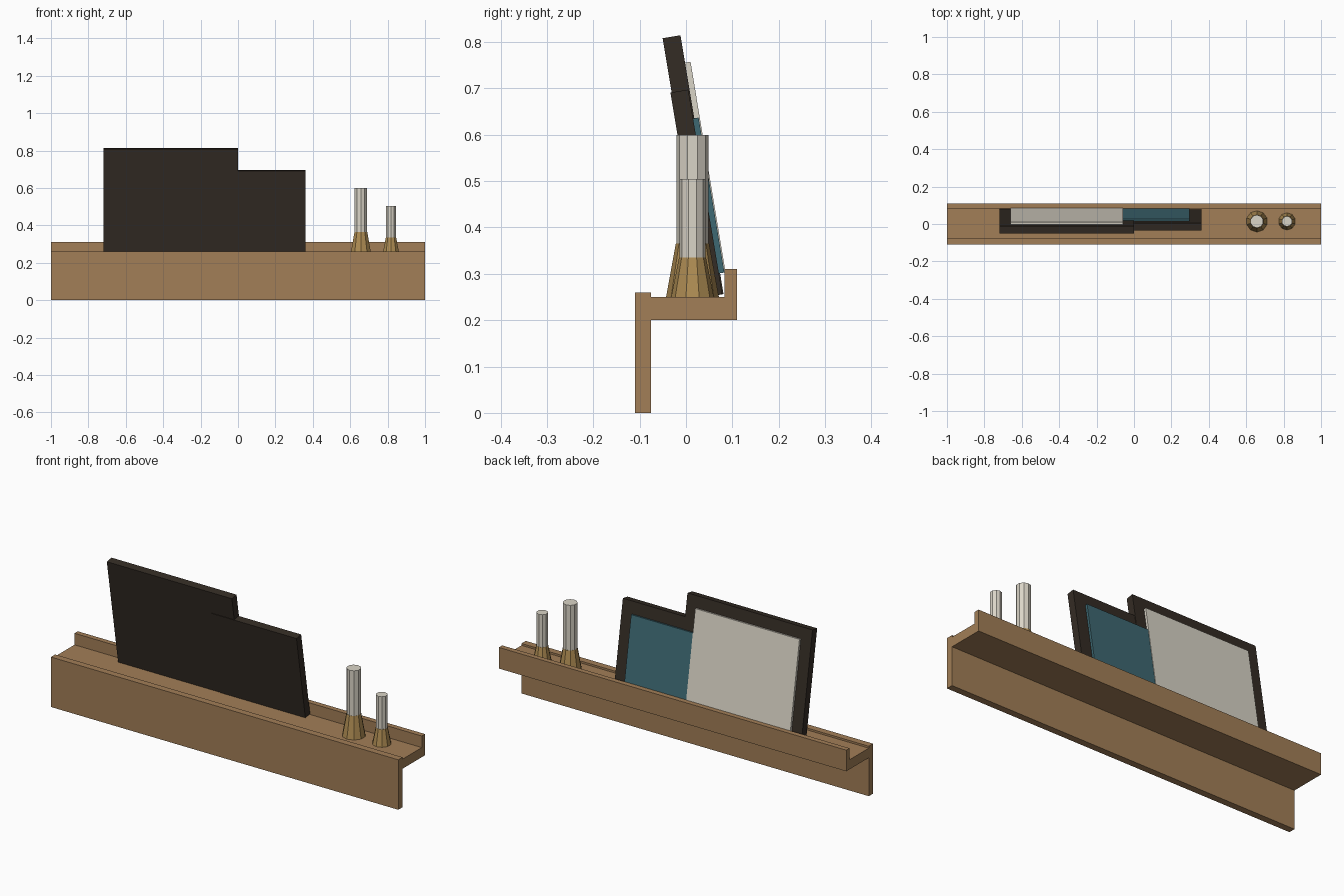
import bpy, bmesh, math
from mathutils import Matrix

if "Cube" in bpy.data.objects:
    bpy.data.objects.remove(bpy.data.objects["Cube"])

def mat(name, r, g, b):
    m = bpy.data.materials.new(name)
    m.diffuse_color = (r, g, b, 1)
    m.use_nodes = True
    m.node_tree.nodes["Principled BSDF"].inputs["Base Color"].default_value = m.diffuse_color
    return m

wood = mat("oak wood", 0.36, 0.21, 0.095)
dark = mat("dark frame", 0.034, 0.025, 0.018)
cream = mat("cream", 0.70, 0.66, 0.57)
teal = mat("teal", 0.048, 0.14, 0.17)
brass = mat("brass", 0.42, 0.26, 0.085)

def add(name, bm, material, matrix=Matrix()):
    bmesh.ops.recalc_face_normals(bm, faces=bm.faces)
    me = bpy.data.meshes.new(name)
    bm.to_mesh(me)
    bm.free()
    me.materials.append(material)
    ob = bpy.data.objects.new(name, me)
    ob.matrix_world = matrix
    bpy.context.collection.objects.link(ob)
    return ob

def box(name, lo, hi, material, matrix=Matrix()):
    bm = bmesh.new()
    bmesh.ops.create_cube(bm, size=1)
    for v in bm.verts:
        v.co = [(a + b) / 2 + c * (b - a) for a, b, c in zip(lo, hi, v.co)]
    return add(name, bm, material, matrix)

def cone(name, x, y, z0, z1, r0, r1, material):
    bm = bmesh.new()
    bmesh.ops.create_cone(bm, cap_ends=True, segments=10, radius1=r0, radius2=r1, depth=z1 - z0)
    return add(name, bm, material, Matrix.Translation((x, y, (z0 + z1) / 2)))

# ledge: one stepped profile swept along x
profile = [(-0.11, 0), (-0.075, 0), (-0.075, 0.2), (0.11, 0.2), (0.11, 0.31),
           (0.083, 0.31), (0.083, 0.25), (-0.075, 0.25), (-0.075, 0.26), (-0.11, 0.26)]
bm = bmesh.new()
face = bm.faces.new([bm.verts.new((-1, y, z)) for y, z in profile])
ext = bmesh.ops.extrude_face_region(bm, geom=[face])
for v in ext["geom"]:
    if isinstance(v, bmesh.types.BMVert):
        v.co.x = 1
add("picture_ledge", bm, wood)

# leaning frames, each a dark slab with a raised picture on its +y side
TILT = 0.165
def picture(name, x0, x1, y, length, margin, low, material):
    m = Matrix.Translation((0, y, 0.2564)) @ Matrix.Rotation(TILT, 4, 'X')
    box(name + "_frame", (x0, -0.039, 0), (x1, 0, length), dark, m)
    box(name + "_picture", (x0 + margin, -0.005, low), (x1 - margin, 0.012, length - margin), material, m)

picture("large", -0.72, 0.0, 0.081, 0.566, 0.06, 0.05, cream)
picture("small", -0.13, 0.36, 0.0784, 0.447, 0.063, 0.045, teal)

# candles in flared holders
for name, x, r, base, rim, top in (("large", 0.657, 0.035, 0.057, 0.365, 0.60),
                                   ("small", 0.818, 0.028, 0.046, 0.335, 0.505)):
    cone(name + "_candle_holder", x, 0.014, 0.25, rim, base, r + 0.001, brass)
    cone(name + "_candle", x, 0.014, rim - 0.02, top, r, r, cream)
